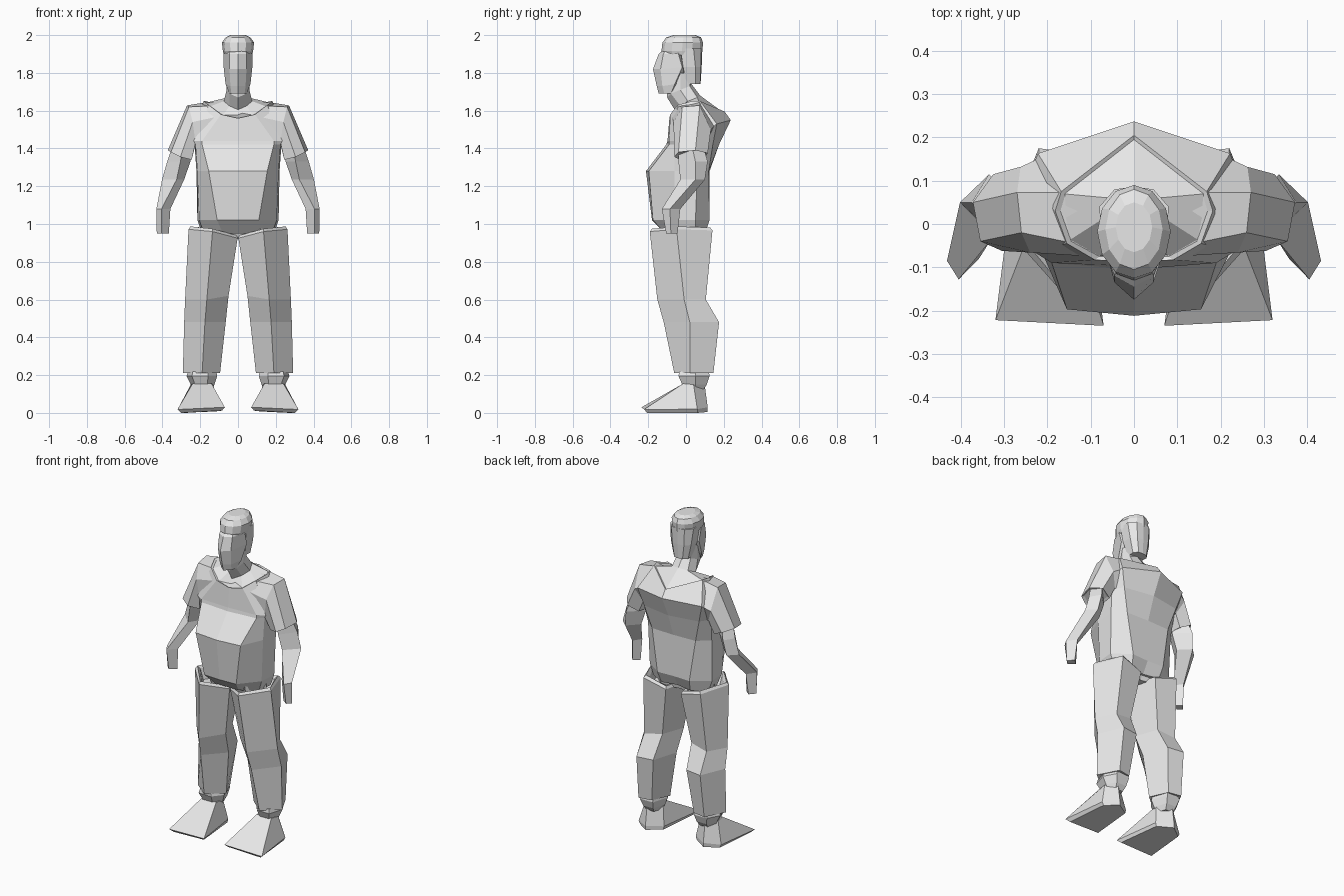
import bpy, bmesh, math

grey = bpy.data.materials.new("light grey")
grey.diffuse_color = (0.8, 0.8, 0.8, 1)


def loft(name, rings, mirror=False, caps=(True, True)):
    """Skin a list of closed rings; mirror adds the opposite limb."""
    bm = bmesh.new()
    for s in ((1, -1) if mirror else (1,)):
        vs = [[bm.verts.new((s * x, y, z)) for x, y, z in r] for r in rings]
        n = len(rings[0])
        for a, b in zip(vs, vs[1:]):
            for i in range(n):
                j = (i + 1) % n
                bm.faces.new((a[i], a[j], b[j], b[i]))
        for ring, capped in ((vs[0], caps[0]), (vs[-1], caps[1])):
            if capped:
                bm.faces.new(ring)
    bmesh.ops.recalc_face_normals(bm, faces=bm.faces[:])
    me = bpy.data.meshes.new(name)
    bm.to_mesh(me)
    bm.free()
    me.materials.append(grey)
    ob = bpy.data.objects.new(name, me)
    bpy.context.collection.objects.link(ob)
    return ob


def sym(half):
    """Full ring from a half ring that runs from front centre to back centre."""
    return half + [(-x, y, z) for x, y, z in half[-2:0:-1]]


def flat(z, pts):
    return [(x, y, z) for x, y in pts]


def hexring(x0, x1, y0, y1, z):
    """Six-sided ring in a bounding box."""
    cx, cy, hx, hy = (x0 + x1) / 2, (y0 + y1) / 2, (x1 - x0) / 2, (y1 - y0) / 2
    shape = ((-1, -.25), (-.4, -1), (.65, -1), (1, .1), (.5, 1), (-.6, 1))
    return [(cx + u * hx, cy + v * hy, z) for u, v in shape]


# shirt with belly, rounded upper back and a shallow neckline step
loft("shirt", [
    sym(flat(.95, [(0, -.11), (.08, -.11), (.18, -.05), (.19, .05), (.10, .10), (0, .08)])),
    sym(flat(1.02, [(0, -.18), (.11, -.175), (.205, -.06), (.215, .05), (.11, .125), (0, .12)])),
    sym(flat(1.28, [(0, -.212), (.155, -.197), (.215, -.06), (.22, .06), (.15, .12), (0, .125)])),
    sym(flat(1.42, [(0, -.105), (.19, -.09), (.225, -.06), (.23, .08), (.19, .142), (0, .175)])),
    sym([(0, -.098, 1.44), (.19, -.09, 1.44), (.235, -.062, 1.44), (.25, .09, 1.47),
         (.222, .163, 1.53), (0, .237, 1.55)]),
    sym([(0, -.088, 1.56), (.09, -.083, 1.58), (.155, -.045, 1.63), (.182, .03, 1.65),
         (.168, .075, 1.65), (0, .205, 1.595)]),
    sym([(0, -.08, 1.555), (.08, -.075, 1.575), (.145, -.04, 1.622), (.17, .03, 1.642),
         (.158, .07, 1.643), (0, .195, 1.592)]),
])

# bare upper shoulders rising into the neck
loft("neck", [
    sym([(0, -.08, 1.553), (.08, -.074, 1.575), (.15, -.038, 1.622), (.165, .07, 1.643), (0, .195, 1.592)]),
    sym([(0, -.06, 1.605), (.045, -.03, 1.625), (.075, .01, 1.65), (.055, .06, 1.67), (0, .075, 1.68)]),
    sym([(0, -.10, 1.67), (.045, -.08, 1.69), (.06, -.03, 1.71), (.045, .02, 1.73), (0, .03, 1.74)]),
    sym(flat(1.8, [(0, -.10), (.045, -.08), (.06, -.03), (.045, .02), (0, .03)])),
])

# face wedge with a central ridge
loft("face", [
    sym([(0, -.145, 1.69), (.035, -.115, 1.69), (.045, -.08, 1.69), (0, -.07, 1.69)]),
    sym([(0, -.155, 1.73), (.04, -.125, 1.73), (.066, -.06, 1.74), (0, -.02, 1.74)]),
    sym([(0, -.175, 1.82), (.045, -.135, 1.82), (.076, -.02, 1.83), (0, .01, 1.83)]),
    sym([(0, -.145, 1.90), (.045, -.12, 1.90), (.076, -.04, 1.90), (0, .01, 1.90)]),
    sym([(0, -.11, 1.93), (.04, -.10, 1.93), (.06, -.04, 1.93), (0, .01, 1.93)]),
])

# hair at the back of the head
loft("back_hair", [
    sym(flat(1.74, [(0, .00), (.045, .0), (.05, .05), (.028, .075), (0, .077)])),
    sym(flat(1.83, [(0, -.02), (.068, -.015), (.07, .05), (.04, .078), (0, .083)])),
    sym(flat(1.93, [(0, -.03), (.076, -.03), (.08, .04), (.045, .08), (0, .086)])),
])


def oval(z, rx, y0, y1):
    return [(rx * math.sin(a), (y0 + y1) / 2 - (y1 - y0) / 2 * math.cos(a), z)
            for a in (math.tau * i / 12 for i in range(12))]


# domed cap of hair
loft("cap", [
    oval(1.895, .074, -.12, .082), oval(1.915, .08, -.13, .087),
    oval(1.96, .085, -.125, .09), oval(1.988, .066, -.105, .08), oval(2.0, .042, -.065, .05),
])

# short sleeves flowing out of the chest, ending in a recessed hem
loft("sleeves", [
    [(.10, -.075, 1.57), (.152, -.042, 1.625), (.166, .073, 1.645), (.205, .158, 1.53),
     (.20, .10, 1.42), (.20, -.06, 1.44)],
    [(.24, -.066, 1.54), (.26, -.02, 1.62), (.27, .073, 1.628), (.262, .132, 1.50),
     (.225, .10, 1.42), (.225, -.06, 1.43)],
    [(.305, -.062, 1.355), (.355, -.04, 1.38), (.372, .05, 1.39), (.325, .115, 1.375),
     (.26, .095, 1.345), (.245, -.03, 1.34)],
    [(.302, -.045, 1.365), (.345, -.03, 1.385), (.36, .045, 1.395), (.32, .10, 1.385),
     (.27, .085, 1.355), (.255, -.02, 1.35)],
], mirror=True)

# bare forearms and hands: corners run front, outer, back, inner
loft("forearms", [
    flat(1.42, [(.29, -.04), (.345, .03), (.31, .09), (.25, .03)]),
    flat(1.33, [(.305, -.04), (.375, .05), (.335, .115), (.252, .035)]),
    flat(1.235, [(.325, -.03), (.402, .05), (.35, .10), (.285, .035)]),
    flat(1.08, [(.405, -.128), (.432, -.085), (.392, -.03), (.358, -.08)]),
    flat(.95, [(.405, -.105), (.43, -.08), (.40, -.045), (.366, -.075)]),
], mirror=True)


def leg(z, inner, front, outer, back, ends):
    """Leg ring: inner edge, front ridge, outer edge, then two back corners."""
    zi, zo = ends
    return [(*inner, z + zi), (*front, z), (*outer, z + zo),
            (outer[0] - .065, back, z + zo * .5), (inner[0] + .05, back - .015, z + zi)]


# trouser legs with an open waist and hollow cuffs
loft("trousers", [
    leg(.90, (.03, -.06), (.14, -.13), (.225, -.02), .09, (0, 0)),
    leg(.955, (.02, -.07), (.135, -.165), (.24, -.03), .11, (-.02, .015)),
    leg(.975, (.008, -.075), (.135, -.18), (.252, -.04), .128, (-.035, .012)),
    leg(.96, (.002, -.08), (.135, -.192), (.262, -.05), .14, (-.035, .012)),
    leg(.60, (.05, -.05), (.165, -.152), (.28, -.01), .105, (.02, .0)),
    leg(.48, (.065, .0), (.175, -.118), (.285, .02), .175, (0, 0)),
    leg(.21, (.095, .02), (.19, -.062), (.292, .02), .145, (0, 0)),
    leg(.215, (.115, .02), (.19, -.04), (.272, .02), .125, (0, 0)),
], mirror=True)

# waist and seat closing the gap below the shirt
loft("waist", [
    sym(flat(.92, [(0, -.06), (.12, -.09), (.2, 0), (.12, .08), (0, .06)])),
    sym(flat(1.0, [(0, -.10), (.12, -.11), (.195, 0), (.11, .09), (0, .08)])),
])

# ankle bands
loft("ankles", [
    hexring(.115, .265, -.035, .12, .22), hexring(.11, .272, -.04, .125, .195),
    hexring(.125, .25, -.02, .11, .15), hexring(.14, .235, .0, .09, .12),
], mirror=True)

# wide wedge shoes: inner toe, outer toe, outer heel, heel tip, inner heel
loft("shoes", [
    [(.085, -.215, .012), (.30, -.205, .0), (.275, .06, .0), (.2, .115, .005), (.115, .06, .008)],
    [(.07, -.235, .03), (.32, -.222, .018), (.285, .06, .02), (.2, .115, .03), (.11, .06, .03)],
    [(.14, -.015, .155), (.24, -.015, .155), (.25, .04, .15), (.2, .10, .14), (.13, .04, .15)],
], mirror=True)
